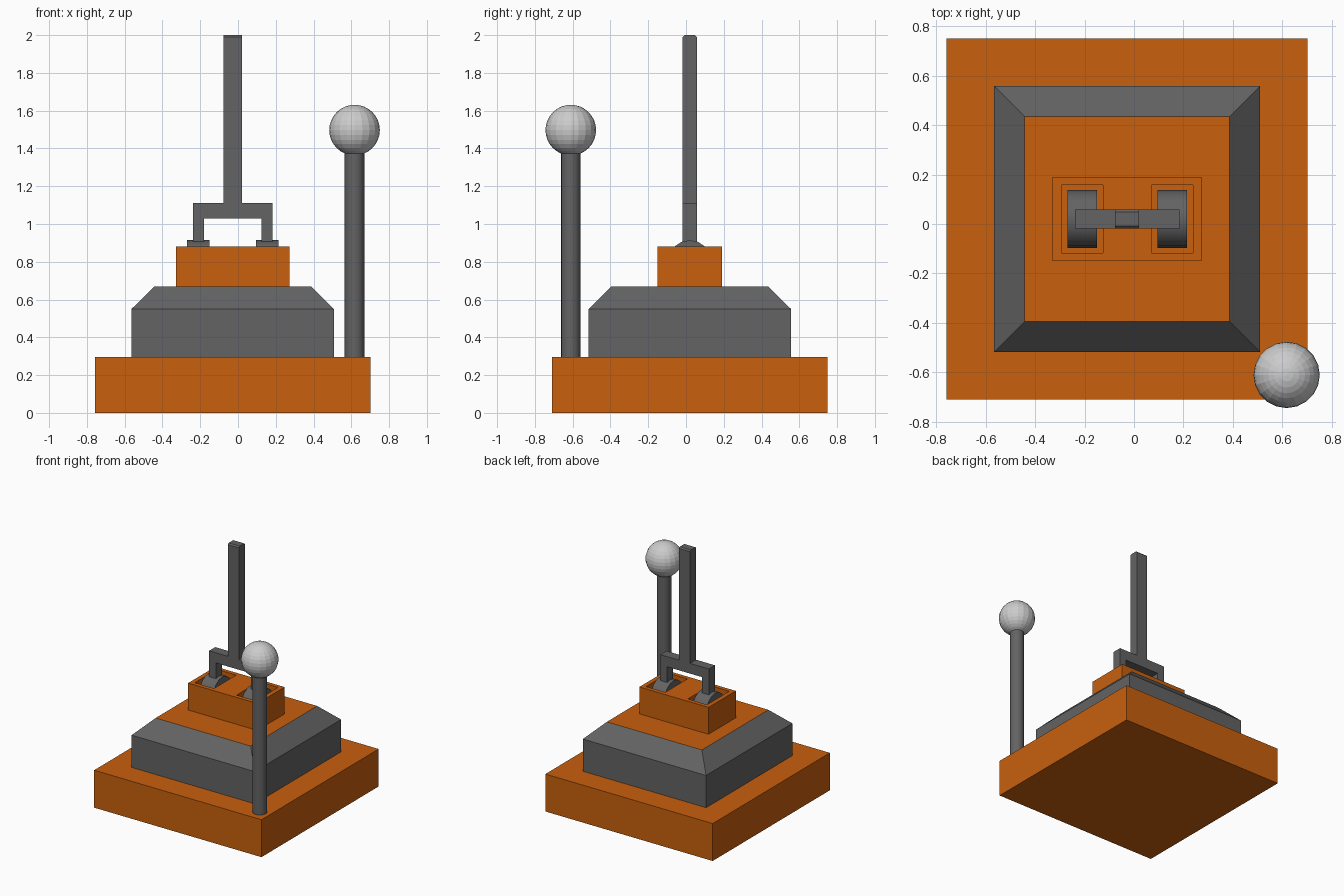
import bpy, bmesh, math

if "Cube" in bpy.data.objects:
    bpy.data.objects.remove(bpy.data.objects["Cube"])

CX, CY = -0.028, 0.02   # centre of the lever housing


def material(name, rgb):
    m = bpy.data.materials.new(name)
    m.diffuse_color = (*rgb, 1)
    m.use_nodes = True
    m.node_tree.nodes["Principled BSDF"].inputs["Base Color"].default_value = m.diffuse_color
    return m


ORANGE = material("orange", (0.58, 0.115, 0.004))
DARK = material("dark_grey", (0.125, 0.125, 0.125))


def finish(name, bm, mat=None):
    bmesh.ops.recalc_face_normals(bm, faces=bm.faces)
    me = bpy.data.meshes.new(name)
    bm.to_mesh(me)
    bm.free()
    ob = bpy.data.objects.new(name, me)
    bpy.context.collection.objects.link(ob)
    if mat:
        me.materials.append(mat)
    return ob


def stack(name, levels, mat, cx=CX, cy=CY):
    """Loft of centred rectangles: (half_x, half_y, z) per level."""
    bm = bmesh.new()
    rings = [[bm.verts.new((cx + sx * hx, cy + sy * hy, z))
              for sx, sy in ((-1, -1), (1, -1), (1, 1), (-1, 1))]
             for hx, hy, z in levels]
    for a, b in zip(rings, rings[1:]):
        for i in range(4):
            j = (i + 1) % 4
            bm.faces.new((a[i], a[j], b[j], b[i]))
    bm.faces.new(rings[0][::-1])
    bm.faces.new(rings[-1])
    return finish(name, bm, mat)


def smooth(ob, degrees=35):
    bpy.ops.object.select_all(action='DESELECT')
    ob.select_set(True)
    bpy.context.view_layer.objects.active = ob
    bpy.ops.object.shade_smooth_by_angle(angle=math.radians(degrees))


def cylinder(name, loc, r, depth, sides, rot=(0, 0, 0)):
    bpy.ops.mesh.primitive_cylinder_add(vertices=sides, radius=r, depth=depth,
                                        location=loc, rotation=rot)
    ob = bpy.context.object
    ob.name = name
    ob.data.materials.append(DARK)
    smooth(ob)
    return ob


# base slab
stack("base_slab", [(0.729, 0.729, 0), (0.729, 0.729, 0.295)], ORANGE)

# grey plinth with sloped shoulders and an orange top
plinth = stack("plinth", [(0.537, 0.537, 0.295), (0.537, 0.537, 0.549),
                          (0.414, 0.414, 0.67)], DARK)
plinth.data.materials.append(ORANGE)
for p in plinth.data.polygons:
    if p.normal.z > 0.9:
        p.material_index = 1

# lever housing with two pits
housing = stack("lever_housing", [(0.301, 0.17, 0.67), (0.301, 0.17, 0.882)], ORANGE)
for side in (-1, 1):
    pit = stack("pit_cutter", [(0.084, 0.138, 0.76), (0.084, 0.138, 0.95)], ORANGE,
                cx=CX + side * 0.182)
    mod = housing.modifiers.new("pit", 'BOOLEAN')
    mod.operation = 'DIFFERENCE'
    mod.solver = 'EXACT'
    mod.object = pit
    bpy.context.view_layer.objects.active = housing
    bpy.ops.object.modifier_apply(modifier=mod.name)
    bpy.data.objects.remove(pit)

# pivot drums sitting in the pits
for side, label in ((-1, "left"), (1, "right")):
    cylinder("pivot_drum_" + label, (CX + side * 0.182, CY, 0.797), 0.117, 0.119,
             16, (0, math.pi / 2, 0))

# forked yoke, an upside-down U extruded through its thickness
outline = [(-0.211, 0.88), (-0.211, 1.11), (0.211, 1.11), (0.211, 0.88),
           (0.152, 0.88), (0.152, 1.03), (-0.152, 1.03), (-0.152, 0.88)]
bm = bmesh.new()
face = bm.faces.new([bm.verts.new((CX + x, CY - 0.038, z)) for x, z in outline])
ext = bmesh.ops.extrude_face_region(bm, geom=[face])
bmesh.ops.translate(bm, vec=(0, 0.076, 0),
                    verts=[v for v in ext["geom"] if isinstance(v, bmesh.types.BMVert)])
finish("lever_yoke", bm, DARK)

# lever handle with slightly chamfered tip
stack("lever_handle", [(0.048, 0.038, 1.11), (0.048, 0.038, 1.99),
                       (0.048, 0.028, 2.0)], DARK)

# corner post and ball
cylinder("post", (0.617, -0.61, 0.84), 0.052, 1.09, 16)
bpy.ops.mesh.primitive_uv_sphere_add(segments=20, ring_count=16, radius=0.134,
                                     location=(0.617, -0.61, 1.497))
bpy.context.object.name = "post_ball"
